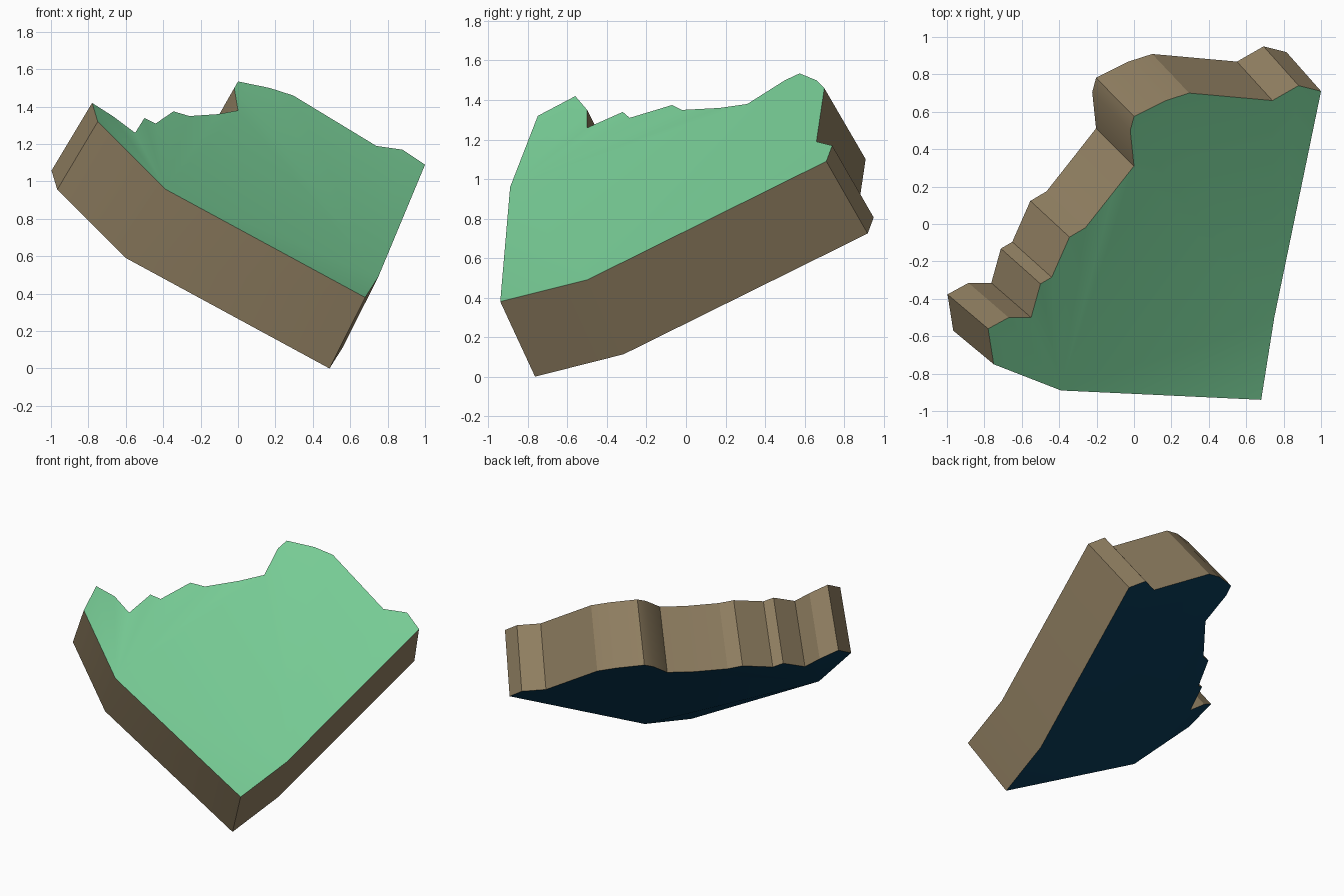
import bpy, bmesh, math
from mathutils import Vector

if "Cube" in bpy.data.objects:
    bpy.data.objects.remove(bpy.data.objects["Cube"])

# Outline of the grassy top, clockwise seen from above
OUTLINE = [
    (0.68, -0.94, 0.39), (-0.39, -0.89, 0.97), (-0.75, -0.75, 1.33),
    (-0.78, -0.56, 1.43), (-0.67, -0.50, 1.36), (-0.55, -0.50, 1.27),
    (-0.50, -0.32, 1.35), (-0.44, -0.285, 1.32), (-0.345, -0.07, 1.385),
    (-0.26, -0.02, 1.36), (-0.11, 0.17, 1.37), (0.0, 0.31, 1.39),
    (-0.02, 0.50, 1.51), (0.0, 0.575, 1.545), (0.17, 0.66, 1.51),
    (0.295, 0.70, 1.47), (0.74, 0.66, 1.20), (0.88, 0.74, 1.18),
    (1.0, 0.71, 1.10), (0.75, -0.50, 0.50),
]
N = len(OUTLINE)
FRONT, NOTCH, SIDE = 1, 11, N - 1      # corners the creases run between


def material(name, rgb):
    m = bpy.data.materials.new(name)
    m.diffuse_color = (*rgb, 1)
    m.use_nodes = True
    m.node_tree.nodes["Principled BSDF"].inputs["Base Color"].default_value = m.diffuse_color
    return m


def underside(p):
    """Point below p, about 0.46 away along the slightly curved slab normal."""
    dx, dy = -0.203 + 0.018 * p.x, 0.195 + 0.02 * p.y
    return p + Vector((dx, dy, -math.sqrt(0.46 ** 2 - dx * dx - dy * dy)))


# Triangles of the gently folded surface: two fans and the creases between
tris = [(FRONT, i, i + 1) for i in range(FRONT + 1, NOTCH)]
tris += [(SIDE, i, i + 1) for i in range(NOTCH, SIDE - 1)]
tris += [(FRONT, NOTCH, SIDE), (0, FRONT, SIDE)]

bm = bmesh.new()
points = [Vector(p) for p in OUTLINE]
lower_points = [underside(p) for p in points]
drop = min(p.z for p in lower_points)
top = [bm.verts.new(p - Vector((0, 0, drop))) for p in points]
low = [bm.verts.new(p - Vector((0, 0, drop))) for p in lower_points]

# Grass on top, dark base below
for a, b, c in tris:
    bm.faces.new((top[c], top[b], top[a])).material_index = 0
    bm.faces.new((low[a], low[b], low[c])).material_index = 2
# Earth sides
for i in range(N):
    j = (i + 1) % N
    bm.faces.new((top[i], top[j], low[j], low[i])).material_index = 1
bmesh.ops.recalc_face_normals(bm, faces=bm.faces)

mesh = bpy.data.meshes.new("terrain_slab")
bm.to_mesh(mesh)
bm.free()
for m in (material("grass green", (0.19, 0.62, 0.31)),
          material("earth brown", (0.29, 0.22, 0.125)),
          material("deep navy", (0.0025, 0.04, 0.089))):
    mesh.materials.append(m)
slab = bpy.data.objects.new("terrain_slab", mesh)
bpy.context.collection.objects.link(slab)

# Soft folds on the grass, crisp edges on the sides
bpy.context.view_layer.objects.active = slab
slab.select_set(True)
bpy.ops.object.shade_smooth_by_angle(angle=math.radians(20))
